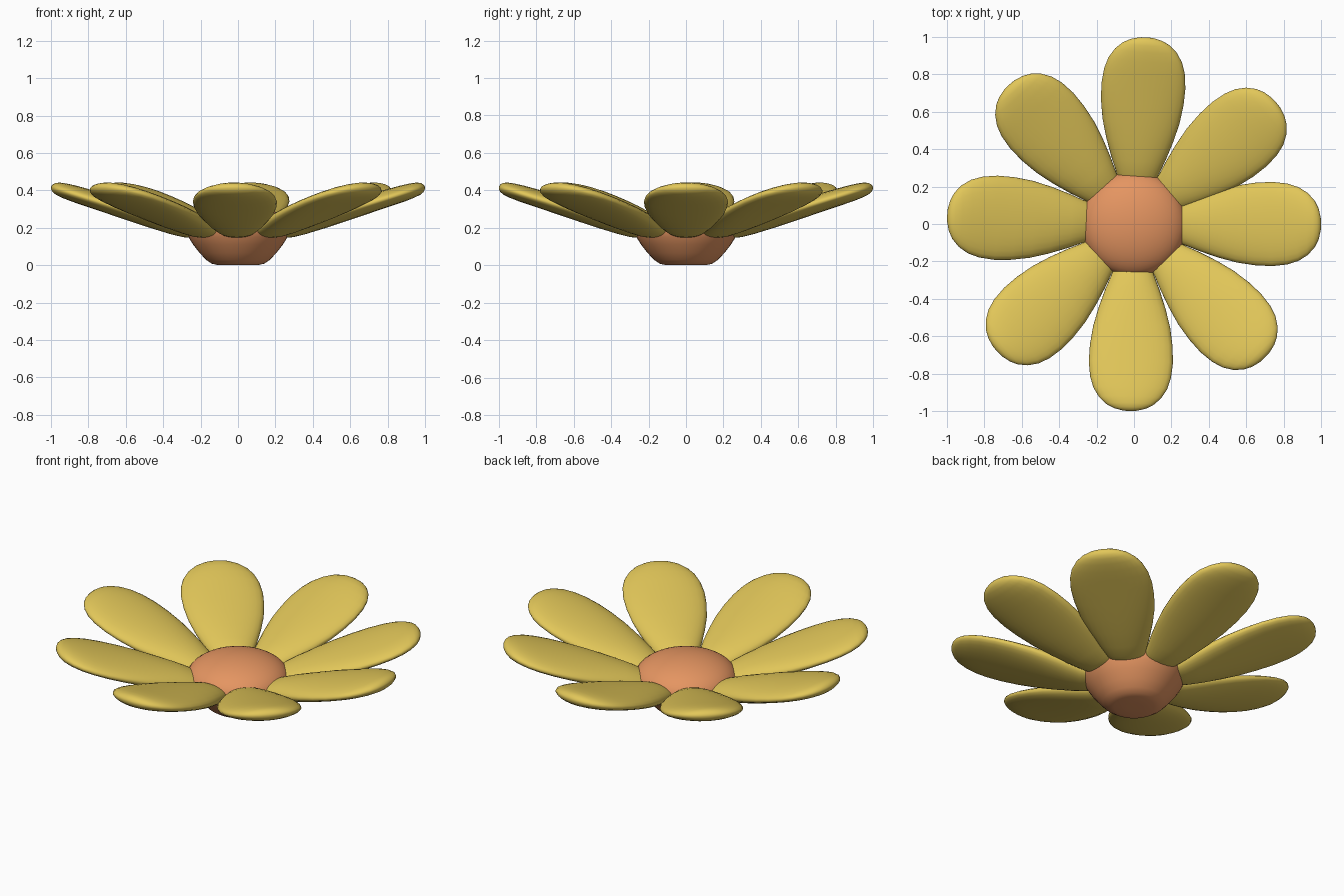
import bpy
import bmesh
import math

if "Cube" in bpy.data.objects:
    bpy.data.objects.remove(bpy.data.objects["Cube"])


def material(name, rgb):
    m = bpy.data.materials.new(name)
    m.diffuse_color = (*rgb, 1.0)
    m.use_nodes = True
    m.node_tree.nodes["Principled BSDF"].inputs["Base Color"].default_value = m.diffuse_color
    return m


yellow = material("petal yellow", (0.76, 0.57, 0.10))
orange = material("centre orange", (0.78, 0.30, 0.12))


def loft(name, rings, mat):
    """Skin closed rings of equal length and cap both ends."""
    bm = bmesh.new()
    loops = [[bm.verts.new(p) for p in ring] for ring in rings]
    n = len(loops[0])
    for a, b in zip(loops, loops[1:]):
        for i in range(n):
            j = (i + 1) % n
            bm.faces.new((a[i], a[j], b[j], b[i]))
    bm.faces.new(loops[0])
    bm.faces.new(loops[-1])
    bmesh.ops.recalc_face_normals(bm, faces=bm.faces)
    for f in bm.faces:
        f.smooth = True
    mesh = bpy.data.meshes.new(name)
    bm.to_mesh(mesh)
    bm.free()
    mesh.materials.append(mat)
    ob = bpy.data.objects.new(name, mesh)
    bpy.context.collection.objects.link(ob)
    return ob


# Flower centre: rounded bowl underneath, elliptical dome on top (radius, height)
profile = [(0.04, 0.0), (0.11, 0.001), (0.14, 0.008), (0.17, 0.028), (0.205, 0.065),
           (0.24, 0.11), (0.265, 0.15)]
for k in range(13):
    a = math.radians(k * 7.2)
    profile.append((0.28 * math.cos(a), 0.19 + 0.135 * math.sin(a)))
SEG = 40
loft("flower_centre",
     [[(r * math.cos(math.tau * i / SEG), r * math.sin(math.tau * i / SEG), z)
       for i in range(SEG)] for r, z in profile], orange)

# Petal stations: distance from the axis, half width, half thickness
stations = [(0.13, 0.02, 0.006), (0.15, 0.05, 0.014), (0.20, 0.085, 0.030),
            (0.24, 0.102, 0.043), (0.28, 0.117, 0.052), (0.35, 0.145, 0.056),
            (0.45, 0.179, 0.056), (0.55, 0.206, 0.054), (0.65, 0.221, 0.051),
            (0.74, 0.225, 0.048), (0.82, 0.216, 0.046), (0.88, 0.197, 0.044),
            (0.93, 0.165, 0.040), (0.965, 0.126, 0.034), (0.985, 0.086, 0.025),
            (0.996, 0.043, 0.013), (0.999, 0.010, 0.003)]
TILT = math.atan(0.306)
N = 28
petal_rings = []
for r, w, t in stations:
    ring = []
    for i in range(N):
        a = math.tau * i / N
        off = t * math.sin(a)
        ring.append((r - math.sin(TILT) * off, w * math.cos(a),
                     0.175 + math.tan(TILT) * (r - 0.2) + math.cos(TILT) * off))
    petal_rings.append(ring)

# Eight petals, spaced slightly wider than an eighth turn
petal = loft("petal_1", petal_rings, yellow)
for k in range(1, 8):
    copy = petal.copy()
    copy.name = f"petal_{k + 1}"
    copy.rotation_euler.z = math.radians(-45.65 * k)
    bpy.context.collection.objects.link(copy)
